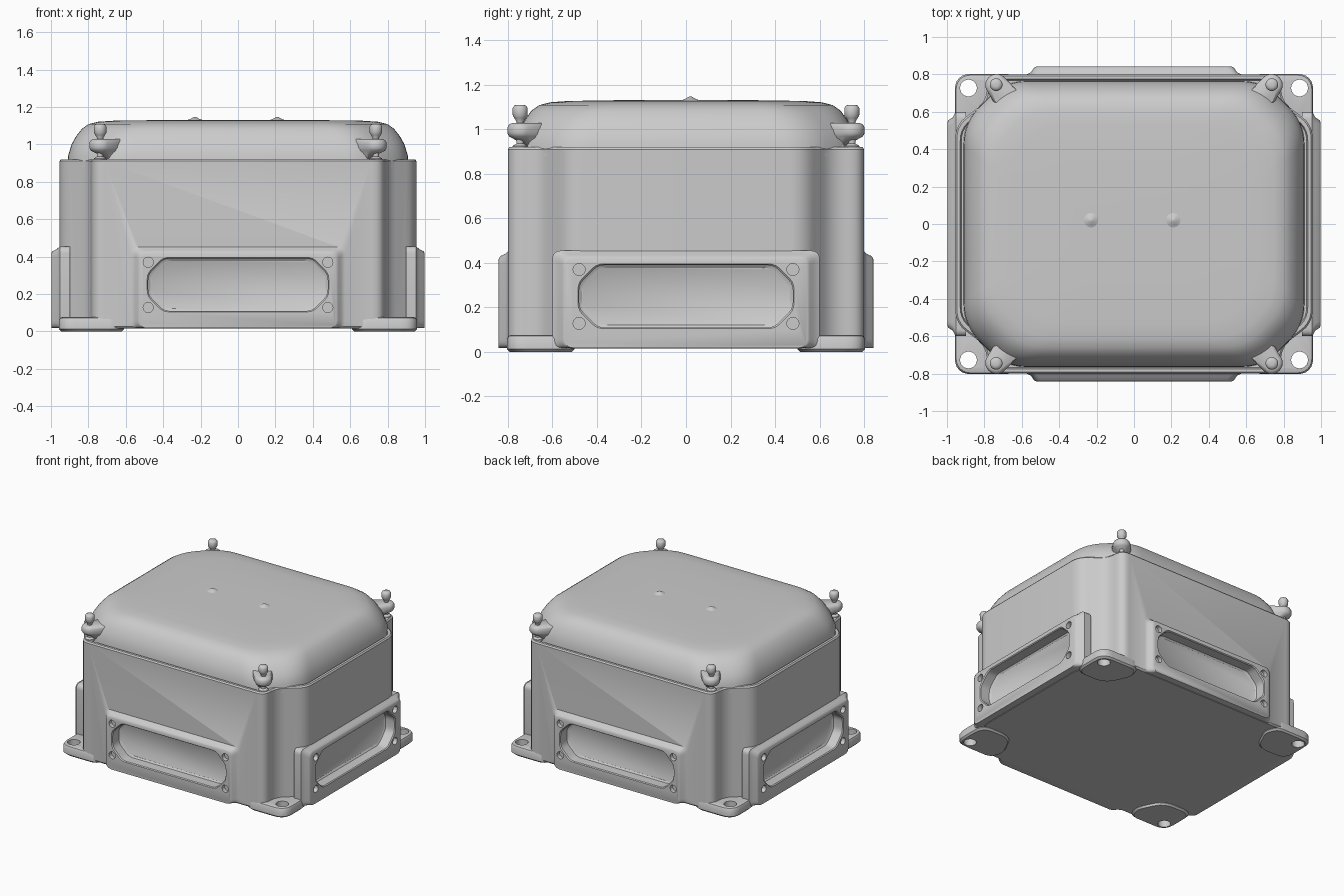
import bpy, bmesh, math
from mathutils import Vector

if "Cube" in bpy.data.objects:
    bpy.data.objects.remove(bpy.data.objects["Cube"])


def fillet(pts, radius, seg=5):
    """Round every corner of a closed 2D polygon."""
    out = []
    for i, p in enumerate(pts):
        p = Vector(p)
        a, b = Vector(pts[i - 1]) - p, Vector(pts[(i + 1) % len(pts)]) - p
        r = min(radius, a.length * .45, b.length * .45)
        a, b = p + a.normalized() * r, p + b.normalized() * r
        for k in range(seg + 1):
            t = k / seg
            out.append(a * (1 - t) ** 2 + p * 2 * t * (1 - t) + b * t * t)
    return out


def circle(cx, cy, r, n=20):
    return [(cx + r * math.cos(2 * math.pi * i / n), cy + r * math.sin(2 * math.pi * i / n)) for i in range(n)]


def octagon(hx, hy, c, cy=0):
    return [(hx, cy - hy + c), (hx, cy + hy - c), (hx - c, cy + hy), (-hx + c, cy + hy),
            (-hx, cy + hy - c), (-hx, cy - hy + c), (-hx + c, cy - hy), (hx - c, cy - hy)]


def loft(name, rings, place=lambda u, v, w: (u, v, w)):
    """Skin a stack of (outline, height) rings and cap both ends."""
    bm = bmesh.new()
    rows = [[bm.verts.new(place(p[0], p[1], w)) for p in pts] for pts, w in rings]
    n = len(rows[0])
    for a, b in zip(rows, rows[1:]):
        for i in range(n):
            bm.faces.new((a[i], a[(i + 1) % n], b[(i + 1) % n], b[i]))
    bm.faces.new(rows[0])
    bm.faces.new(rows[-1])
    bmesh.ops.recalc_face_normals(bm, faces=bm.faces)
    me = bpy.data.meshes.new(name)
    bm.to_mesh(me)
    bm.free()
    ob = bpy.data.objects.new(name, me)
    bpy.context.collection.objects.link(ob)
    return ob


def activate(ob):
    bpy.ops.object.select_all(action='DESELECT')
    ob.select_set(True)
    bpy.context.view_layer.objects.active = ob


def combine(ob, tool, op):
    activate(ob)
    m = ob.modifiers.new("bool", 'BOOLEAN')
    m.object, m.operation, m.solver = tool, op, 'EXACT'
    bpy.ops.object.modifier_apply(modifier=m.name)
    bpy.data.objects.remove(tool)


def smooth(ob, angle=35):
    activate(ob)
    bpy.ops.object.shade_smooth_by_angle(angle=math.radians(angle))


def body_outline(d):
    """Rectangle with notched corners that leave room for the feet."""
    q = [(.955 - d, .53 - d * .5), (.79 - d, .655 - d), (.78 - d, .80 - d)]
    pts = q + [(-x, y) for x, y in reversed(q)]
    pts += [(-x, -y) for x, y in q] + [(x, -y) for x, y in reversed(q)]
    return fillet(pts, .07)


# Housing with a shallow rim groove around the lid
body = loft("housing", [(body_outline(.012), .015), (body_outline(0), .027), (body_outline(0), .91),
                        (body_outline(.008), .92), (body_outline(.026), .92), (body_outline(.032), .895)])

# Window flanges on all four sides: raised pad, recessed panel, four screw holes
sides = [(lambda u, v, w: (u, -w, v), .80, .53), (lambda u, v, w: (-u, w, v), .80, .53),
         (lambda u, v, w: (w, u, v), .957, .55), (lambda u, v, w: (-w, -u, v), .957, .55)]
for place, face, hw in sides:
    def pad(g, top):
        return fillet([(-hw - g, .018), (hw + g, .018), (hw + g, top), (-hw - g, top)], .04)
    combine(body, loft("pad", [(pad(.05, .455), face - .06), (pad(.05, .455), face - .004),
                               (pad(.02, .44), face + .012), (pad(.006, .43), face + .034),
                               (pad(-.006, .418), face + .041)], place), 'UNION')
for place, face, hw in sides:
    def window(g):
        return fillet(octagon(.48 + g, .14 + g, .085, .25), .03, 3)
    combine(body, loft("window_cutter", [(window(-.012), face - .05), (window(0), face - .04),
                                         (window(0), face + .034), (window(.02), face + .06)],
                       place), 'DIFFERENCE')
    for u in (-.48, .48):
        for v in (.128, .37):
            combine(body, loft("hole_cutter", [(circle(u, v, .027), face + .01),
                                               (circle(u, v, .027), face + .1)], place), 'DIFFERENCE')
smooth(body)

# Domed lid
lid_rows = [(.912, .765, .22, .88), (.908, .762, .22, .94), (.89, .745, .22, 1.0), (.865, .722, .22, 1.045),
            (.835, .695, .215, 1.083), (.80, .66, .21, 1.108), (.75, .61, .2, 1.121),
            (.66, .53, .18, 1.127), (.35, .28, .1, 1.131)]
lid = loft("lid", [(fillet(octagon(x, y, c), .12, 6), z) for x, y, c, z in lid_rows])
smooth(lid, 50)

# Corner parts, mirrored to four places
for sx, fx in ((-1, "left"), (1, "right")):
    for sy, fy in ((-1, "front"), (1, "back")):
        tag = f"{fy}_{fx}"

        def corner(u, v, w):
            return (sx * u, sy * v, w)

        # Mounting foot with bolt hole
        def foot_ring(d):
            return fillet([(.958 - d, .50 + d), (.958 - d, .803 - d), (.64 + d, .803 - d),
                           (.60 + d, .70), (.70, .50 + d)], .09, 6)
        foot = loft("mounting_foot_" + tag, [(foot_ring(.012), 0), (foot_ring(0), .012), (foot_ring(0), .06),
                                             (foot_ring(.006), .072), (foot_ring(.02), .077)], corner)
        combine(foot, loft("bolt_hole", [(circle(.885, .727, .045, 24), -.1),
                                         (circle(.885, .727, .045, 24), .2)], corner), 'DIFFERENCE')
        smooth(foot)

        # Lid ear: rounded tongue running from the dome out to the screw
        def ear_ring(d, s=0):
            pts = [(.735 + (.06 - d) * math.cos(t), .742 + (.06 - d) * math.sin(t))
                   for t in [math.radians(-40 + 170 * k / 12) for k in range(13)]]
            return [(x - s, y - s) for x, y in pts] + [(.60, .69), (.56, .56), (.72, .60)]
        ear = loft("lid_ear_" + tag, [(ear_ring(.03, .035), .925), (ear_ring(.02, .02), .95),
                                      (ear_ring(.008), .967), (ear_ring(0), .982), (ear_ring(0), 1.008),
                                      (ear_ring(.008), 1.022), (ear_ring(.022), 1.028)], corner)
        smooth(ear, 50)

        # Captive screw
        prof = [(.036, .91), (.034, .925), (.017, .935), (.017, 1.035), (.026, 1.05), (.033, 1.062),
                (.034, 1.095), (.026, 1.107), (.012, 1.11)]
        screw = loft("lid_screw_" + tag, [(circle(.737, .745, r), z) for r, z in prof], corner)
        smooth(screw, 50)

# Two small nubs on the lid
for x, name in ((-.23, "lid_nub_left"), (.21, "lid_nub_right")):
    nub = loft(name, [(circle(x, .02, .05, 16), 1.127), (circle(x, .02, .022, 16), 1.137),
                      (circle(x, .02, .006, 16), 1.147)])
    smooth(nub, 60)
